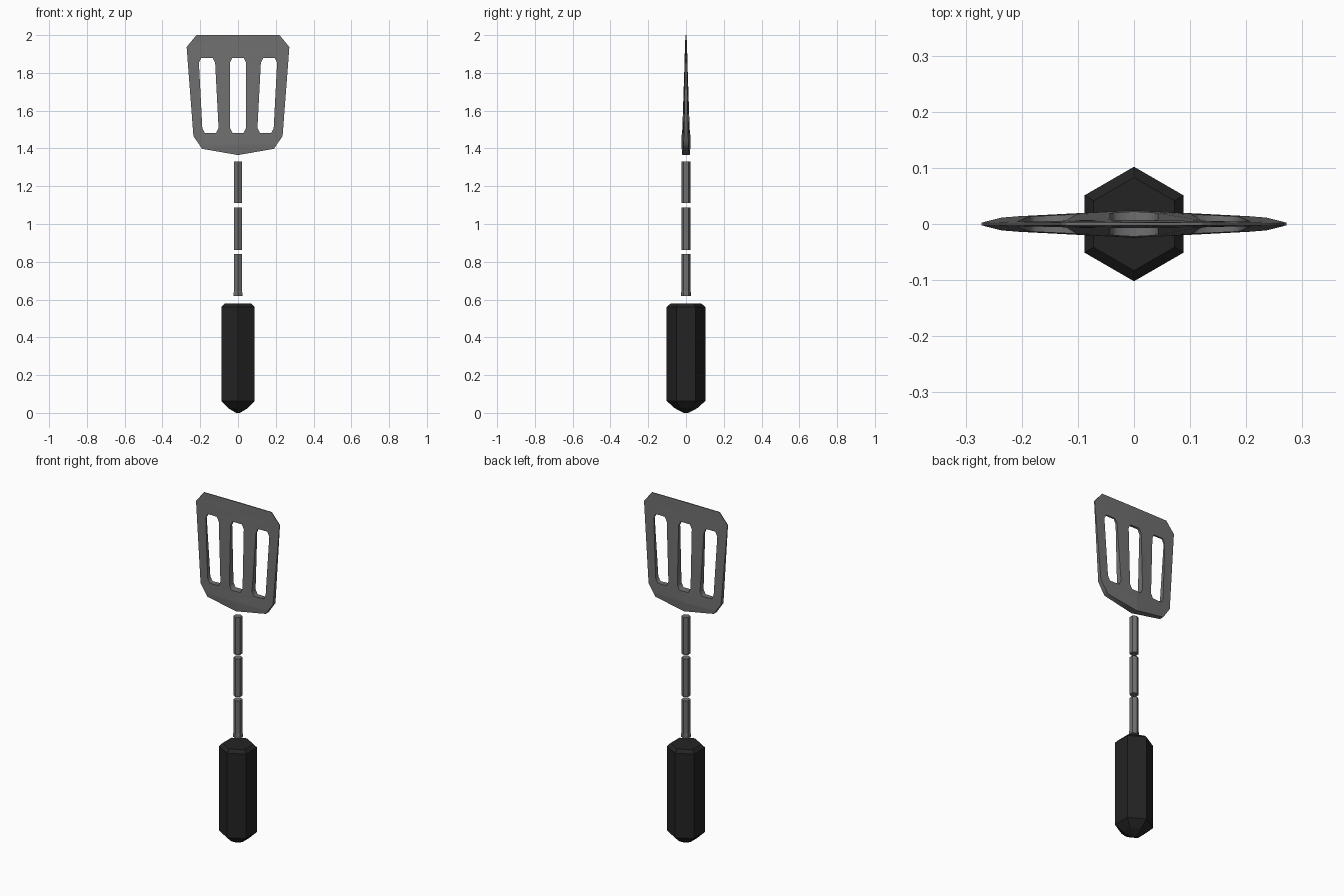
import bpy, bmesh, math

if "Cube" in bpy.data.objects:
    bpy.data.objects.remove(bpy.data.objects["Cube"])


def material(name, v):
    m = bpy.data.materials.new(name)
    m.diffuse_color = (v, v, v, 1)
    m.use_nodes = True
    m.node_tree.nodes["Principled BSDF"].inputs["Base Color"].default_value = m.diffuse_color
    return m


steel = material("steel", 0.16)
black = material("black_grip", 0.017)


def add(name, bm, mat):
    bmesh.ops.recalc_face_normals(bm, faces=bm.faces)
    me = bpy.data.meshes.new(name)
    bm.to_mesh(me)
    bm.free()
    me.materials.append(mat)
    ob = bpy.data.objects.new(name, me)
    bpy.context.collection.objects.link(ob)
    return ob


def hex_lathe(name, profile, mat):
    """Six-sided solid from (radius, z) rings, corners on the y axis."""
    bm = bmesh.new()
    rings = [[bm.verts.new((r * math.sin(i * math.pi / 3), r * math.cos(i * math.pi / 3), z))
              for i in range(6)] for r, z in profile]
    for a, b in zip(rings, rings[1:]):
        for i in range(6):
            j = (i + 1) % 6
            bm.faces.new((a[i], a[j], b[j], b[i]))
    bm.faces.new(rings[0])
    bm.faces.new(rings[-1])
    return add(name, bm, mat)


# Grip with a pointed butt and a chamfered top
hex_lathe("handle", [(0.012, 0.0), (0.06, 0.025), (0.102, 0.063),
                     (0.102, 0.56), (0.083, 0.578)], black)

# Shaft in three separate hexagonal lengths
hex_lathe("shaft_lower", [(0.026, 0.618), (0.026, 0.638), (0.024, 0.642), (0.024, 0.84)], steel)
hex_lathe("shaft_middle", [(0.024, 0.862), (0.024, 1.087)], steel)
hex_lathe("shaft_upper", [(0.024, 1.11), (0.024, 1.33)], steel)


# Blade outline and slots
def mirrored(half):
    return half + [(-x, z) for x, z in reversed(half) if x > 0]


def slot(bottom_x, top_x, w=0.043, c=0.013, z0=1.483, z1=1.88):
    loop = []
    for cx, z, s in ((bottom_x, z0, 1), (top_x, z1, -1)):
        loop += [(cx - s * w, z + s * 2 * c), (cx - s * (w - c), z),
                 (cx + s * (w - c), z), (cx + s * w, z + s * 2 * c)]
    return loop


outline = mirrored([(0, 1.365), (0.19, 1.398), (0.236, 1.465),
                    (0.272, 1.937), (0.22, 2.0), (0, 2.0)])
loops = [outline, slot(0, 0), slot(0.146, 0.164), slot(-0.146, -0.164)]

curve = bpy.data.curves.new("blade_outline", 'CURVE')
curve.dimensions = '2D'
curve.fill_mode = 'BOTH'
curve.extrude = 1.0
for loop in loops:
    sp = curve.splines.new('POLY')
    sp.points.add(len(loop) - 1)
    for p, (x, z) in zip(sp.points, loop):
        p.co = (x, z, 0, 1)
    sp.use_cyclic_u = True
helper = bpy.data.objects.new("blade_outline", curve)
bpy.context.collection.objects.link(helper)
deps = bpy.context.evaluated_depsgraph_get()
flat = bpy.data.meshes.new_from_object(helper.evaluated_get(deps))
bpy.data.objects.remove(helper)

bm = bmesh.new()
bm.from_mesh(flat)
bmesh.ops.remove_doubles(bm, verts=bm.verts, dist=1e-4)
# Centre crease and the start of the heel bevel
for co, no in (((0, 0, 0), (1, 0, 0)), ((0, 1.42, 0), (0, 1, 0))):
    bmesh.ops.bisect_plane(bm, geom=bm.verts[:] + bm.edges[:] + bm.faces[:],
                           plane_co=co, plane_no=no, dist=1e-5)
# Stand upright, thinning towards the tip and the sides
for v in bm.verts:
    x, z, side = v.co
    h = 0.003 + 0.0215 * (2 - max(z, 1.42)) / 0.58
    h *= 1 - 0.5 * abs(x) / 0.236
    if z < 1.42:
        h *= 1 - 0.2 * (1.42 - z) / 0.055
    v.co = (x, -side * h, z)
add("blade", bm, steel)
